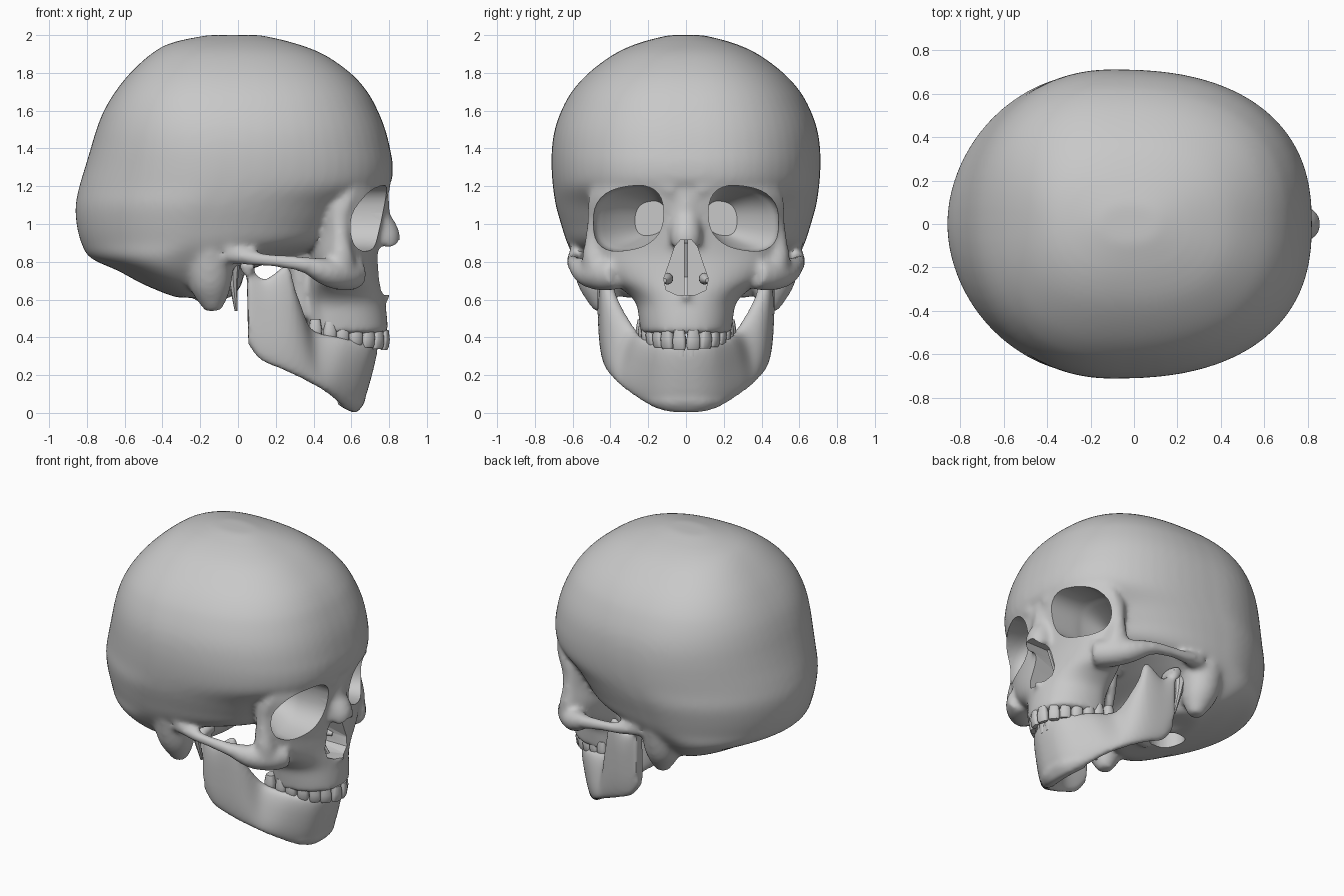
import bpy, bmesh, math
from mathutils import Vector as V

if "Cube" in bpy.data.objects:
    bpy.data.objects.remove(bpy.data.objects["Cube"])

bone = bpy.data.materials.new("bone_grey")
bone.use_nodes = True
grey = (0.58, 0.58, 0.58, 1)
bone.diffuse_color = grey
bone.node_tree.nodes["Principled BSDF"].inputs["Base Color"].default_value = grey
X, Y, Z = V((1, 0, 0)), V((0, 1, 0)), V((0, 0, 1))


def ring(c, u, v, e=2.0, n=32, back=1.0, e_back=None):
    """Rounded outline around c; back and e_back shape the -u half."""
    pts = []
    for i in range(n):
        a = 2 * math.pi * i / n
        k = 2 / (e_back if e_back and math.cos(a) < 0 else e)
        p, q = (math.copysign(abs(f) ** k, f) for f in (math.cos(a), math.sin(a)))
        pts.append(c + u * (p if p > 0 else p * back) + v * q)
    return pts


def skin(bm, rings, side=1):
    """Bridge outlines into a closed solid; side -1 mirrors it."""
    vs = [[bm.verts.new((p.x, p.y * side, p.z)) for p in r] for r in rings]
    n = len(vs[0])
    faces = [bm.faces.new(vs[0]), bm.faces.new(vs[-1])]
    for a, b in zip(vs, vs[1:]):
        faces += [bm.faces.new((a[i], a[(i + 1) % n], b[(i + 1) % n], b[i])) for i in range(n)]
    bmesh.ops.recalc_face_normals(bm, faces=faces)


def curve(rows, k=5):
    """Smooth in-between rows through the given ones."""
    out = []
    for i in range(len(rows) - 1):
        near = rows[max(i - 1, 0)], rows[i], rows[i + 1], rows[min(i + 2, len(rows) - 1)]
        for j in range(k):
            t = j / k
            out.append([b + t / 2 * (c - a + t * (2 * a - 5 * b + 4 * c - d + t * (3 * (b - c) + d - a)))
                        for a, b, c, d in zip(*near)])
    return out + [list(rows[-1])]


def loft(bm, rows, split, e):
    """Stack of level outlines: height, back, front, half width, back fullness."""
    rings = []
    for z, back, front, half, e_back in curve(rows):
        mid = back + split * (front - back)
        rings.append(ring(V((mid, 0, z)), X * (front - mid), Y * half, e, 64,
                          (mid - back) / (front - mid), e_back))
    skin(bm, rings)


def tube(bm, rows, side=1, n=16):
    """Round bar through x, y, z, radius rows."""
    rows = curve(rows)
    pts = [V(r[:3]) for r in rows]
    rings = []
    for i, p in enumerate(pts):
        d = (pts[min(i + 1, len(pts) - 1)] - pts[max(i - 1, 0)]).normalized()
        u = d.orthogonal().normalized() if abs(d.z) > 0.95 else d.cross(Z).normalized()
        rings.append(ring(p, u * rows[i][3], d.cross(u) * rows[i][3], n=n))
    skin(bm, rings, side)


def make(name, bm):
    me = bpy.data.meshes.new(name)
    bm.to_mesh(me)
    bm.free()
    ob = bpy.data.objects.new(name, me)
    bpy.context.scene.collection.objects.link(ob)
    return ob


def fuse(ob, size, rounds):
    m = ob.modifiers.new("fuse", 'REMESH')
    m.mode, m.voxel_size = 'VOXEL', size
    s = ob.modifiers.new("soften", 'SMOOTH')
    s.factor, s.iterations = 0.5, rounds


def finish(ob, angle=40):
    me = bpy.data.meshes.new_from_object(
        ob.evaluated_get(bpy.context.evaluated_depsgraph_get()))
    ob.modifiers.clear()
    ob.data = me
    me.materials.clear()
    me.materials.append(bone)
    for p in me.polygons:
        p.material_index = 0
    bpy.ops.object.select_all(action='DESELECT')
    ob.select_set(True)
    bpy.context.view_layer.objects.active = ob
    bpy.ops.object.shade_smooth_by_angle(angle=math.radians(angle))


# Braincase
bm = bmesh.new()
loft(bm, [(.61, -.33, -.03, .33, 2), (.68, -.5, .02, .46, 2), (.75, -.63, .05, .54, 1.95),
          (.82, -.78, .25, .59, 1.9), (.9, -.83, .51, .63, 1.9), (1, -.855, .6, .662, 1.9),
          (1.1, -.86, .68, .69, 1.92), (1.2, -.84, .8, .705, 1.97), (1.3, -.81, .82, .712, 2.03),
          (1.4, -.78, .805, .71, 2.1), (1.5, -.75, .78, .695, 2.17), (1.6, -.71, .74, .66, 2.25),
          (1.7, -.65, .685, .605, 2.35), (1.8, -.57, .595, .515, 2.4), (1.9, -.46, .45, .38, 2.4),
          (1.96, -.35, .29, .245, 2.2), (2, -.16, .12, .09, 2)], .43, 2.43)
# Face and upper jaw
loft(bm, [r + (2.2,) for r in [
    (.42, .36, .795, .24), (.5, .36, .79, .25), (.58, .36, .78, .265), (.64, .36, .77, .32),
    (.7, .37, .755, .41), (.77, .38, .745, .47), (.84, .38, .74, .495), (.95, .4, .75, .505),
    (1.05, .4, .77, .51), (1.15, .4, .79, .51), (1.24, .4, .79, .48)]], .33, 2.2)
# Nose bridge and spine
tube(bm, [(.7, 0, 1.16, .1), (.725, 0, 1.03, .085), (.775, 0, .94, .085), (.77, 0, .88, .08)])
tube(bm, [(.72, 0, .6, .06), (.805, 0, .63, .02)])
for s in (1, -1):
    # Cheekbone and arch
    tube(bm, [(.62, .36, .74, .085), (.56, .44, .735, .09), (.47, .525, .745, .075),
              (.35, .585, .785, .045), (.2, .6, .805, .035), (.07, .59, .82, .04),
              (-.05, .56, .85, .06)], s)
    tube(bm, [(.535, .475, 1.1, .045), (.54, .48, .95, .05), (.545, .48, .83, .07),
              (.55, .46, .74, .08)], s)
    # Brow ridge
    tube(bm, [(.76, .06, 1.18, .05), (.72, .28, 1.225, .045), (.6, .45, 1.17, .045),
              (.545, .485, 1.05, .04)], s)
    # Bump behind the ear, palate wing and neck joint
    tube(bm, [(-.15, .48, .9, .14), (-.15, .465, .74, .125), (-.14, .45, .64, .1),
              (-.13, .44, .54, .045)], s)
    tube(bm, [(.33, .14, .9, .07), (.33, .14, .7, .055), (.34, .13, .5, .04)], s)
    tube(bm, [(-.22, .12, .63, .05), (-.08, .1, .64, .05)], s)
skull = make("skull", bm)
fuse(skull, .016, 14)

# Openings for eyes, nose and spine
bm = bmesh.new()
for s in (1, -1):
    skin(bm, [ring(V((x, y, 1.03)), Z * h, (Y - Z * .15) * w, 2.5) for x, y, w, h in
              curve([(1, .315, .19, .168), (.62, .305, .19, .168),
                     (.5, .27, .165, .145), (.34, .19, .08, .09)])], s)
pear = [(.03, .915), (.06, .88), (.09, .79), (.118, .71), (.105, .65), (.05, .625)]
outline = pear + [(-y, z) for y, z in reversed(pear)]
skin(bm, [[V((x, y, z)) for y, z in outline] for x in (.47, 1)])
skin(bm, [ring(V((-.27, 0, z)), X * .12, Y * .1) for z in (.4, .78)])
openings = make("openings", bm)
openings.hide_render = True
cut = skull.modifiers.new("cut", 'BOOLEAN')
cut.operation, cut.solver, cut.object = 'DIFFERENCE', 'EXACT', openings
finish(skull)
bpy.data.objects.remove(openings)

# Nasal septum and side shells
bm = bmesh.new()
skin(bm, [[V((x, y, z)) for x, z in ((.45, .6), (.7, .61), (.63, .72), (.7, .9), (.45, .92))]
          for y in (-.01, .01)])
for s in (1, -1):
    tube(bm, [(.46, .1, .71, .03), (.56, .1, .71, .03), (.64, .115, .7, .012)], s)
finish(make("nasal_septum", bm))

# Thin spikes under the ears
bm = bmesh.new()
for s in (1, -1):
    tube(bm, [(-.03, .42, .84, .05), (-.025, .41, .7, .025), (-.01, .38, .54, .008)], s, 8)
finish(make("ear_spikes", bm))

# Lower jaw: lower edge and upper edge points from ramus to chin
half = [(.055, .42, .36, .045, .44, .79), (.12, .42, .28, .14, .43, .71),
        (.23, .41, .23, .26, .42, .78), (.32, .385, .19, .3, .385, .64),
        (.4, .345, .15, .38, .28, .45), (.48, .28, .1, .55, .22, .4),
        (.56, .18, .035, .665, .14, .38), (.605, .09, .005, .705, .07, .37),
        (.615, 0, 0, .715, 0, .37)]
rows = curve(half + [(a, -b, c, d, -e, f) for a, b, c, d, e, f in reversed(half[:-1])])
low, top = [V(r[:3]) for r in rows], [V(r[3:]) for r in rows]
mid = [(a + b) / 2 for a, b in zip(low, top)]
bm = bmesh.new()
rings = []
for i, m in enumerate(mid):
    d = mid[min(i + 1, len(mid) - 1)] - mid[max(i - 1, 0)]
    rings.append(ring(m, (top[i] - low[i]) / 2, d.cross(Z).normalized() * .04, 2.8))
skin(bm, rings)
tube(bm, [(.56, -.17, .08, .05), (.6, -.08, .075, .065), (.605, 0, .08, .07),
          (.6, .08, .075, .065), (.56, .17, .08, .05)])
for s in (1, -1):
    tube(bm, [(.05, .36, .765, .035), (.05, .42, .775, .04), (.05, .49, .765, .035)], s)
jaw = make("lower_jaw", bm)
fuse(jaw, .014, 6)
finish(jaw)


# Teeth spaced evenly along an arch
def teeth(name, reach, width, shift, up):
    bm = bmesh.new()
    arch = [V((.37 + reach * math.cos(a), width * math.sin(a), 0))
            for a in (math.pi * (i / 200 - .5) for i in range(201))]
    run = [0]
    for a, b in zip(arch, arch[1:]):
        run.append(run[-1] + (b - a).length)
    count = 14
    for k in range(count):
        goal = run[-1] * (k + .5) / count
        i = next(j for j, r in enumerate(run) if r >= goal)
        along = (arch[i + 1] - arch[i - 1]).normalized()
        molar = abs(k - (count - 1) / 2) / (count / 2)
        wide, deep = run[-1] / count * .5, .024 + .022 * molar
        base = arch[i] + Z * (.388 + shift + (.78 - arch[i].x) * .15)
        skin(bm, [ring(base + Z * up * h, along * wide * f, along.cross(Z) * deep * g, 3.2, 12)
                  for h, f, g in ((-.055, .84, .45 + .4 * molar), (-.04, .98, .75 + .2 * molar),
                                  (0, 1, 1), (.05, .75, .8))])
    finish(make(name, bm), 50)


teeth("upper_teeth", .41, .222, 0, 1)
teeth("lower_teeth", .345, .205, -.05, -1)
